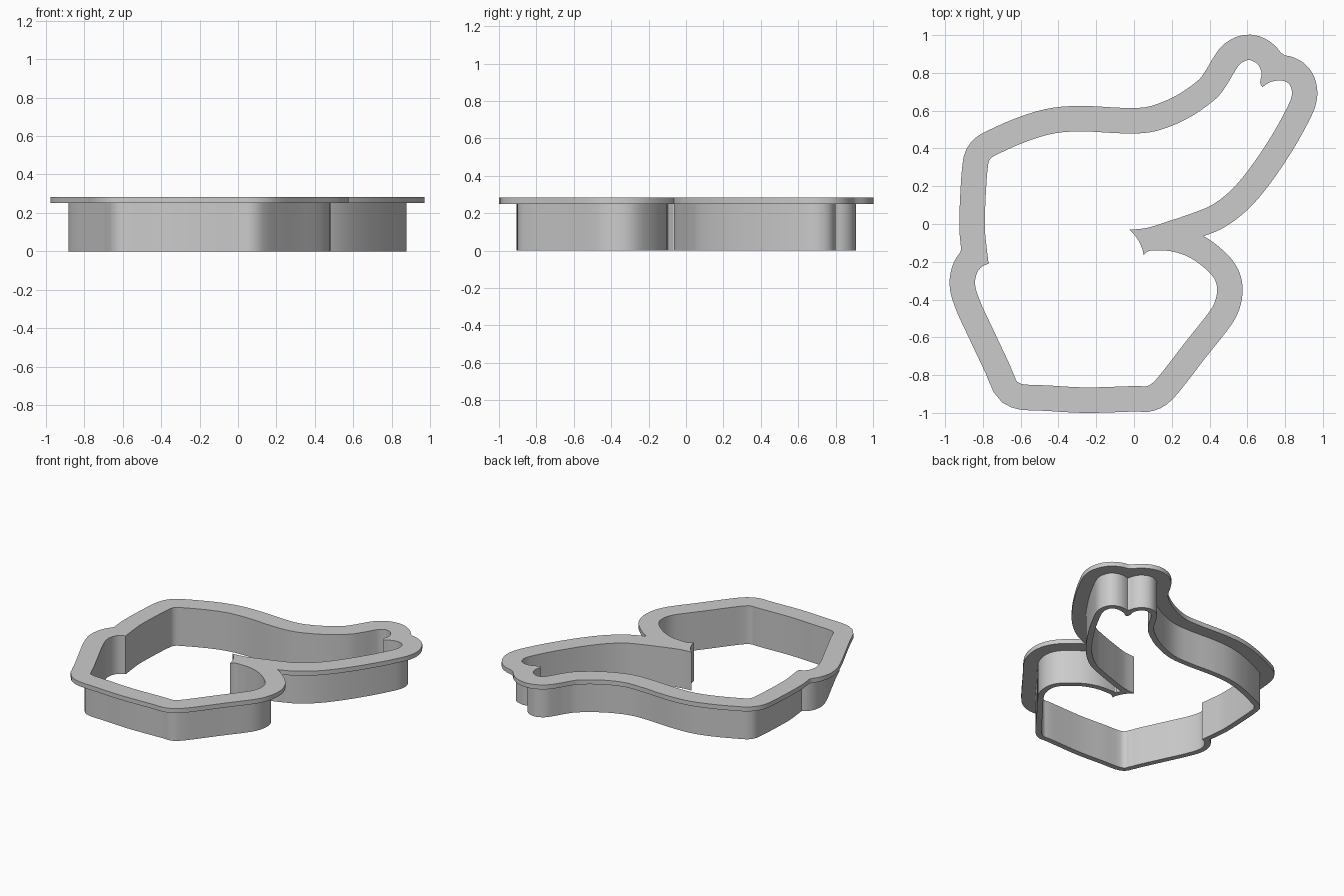
import bpy
import bmesh
from mathutils import Vector

if "Cube" in bpy.data.objects:
    bpy.data.objects.remove(bpy.data.objects["Cube"], do_unlink=True)

WALL, RIM = 0.04, 0.135          # outward widths from the inner outline
RIM_BASE, TOP = 0.25, 0.283

# Inner outline, counter-clockwise, split at its sharp corners
lower_body = [(-.77, -.21), (-.81, -.23), (-.835, -.27), (-.84, -.33), (-.81, -.42),
              (-.745, -.56), (-.665, -.73), (-.635, -.8), (-.6, -.845), (-.45, -.855),
              (-.25, -.865), (0, -.858), (.07, -.858), (.115, -.825), (.18, -.745),
              (.28, -.615), (.38, -.49), (.425, -.42), (.44, -.35), (.425, -.29),
              (.37, -.23), (.29, -.175), (.2, -.145), (.11, -.14), (.075, -.145), (.05, -.165)]
inlet_tip = [(.05, -.165), (.045, -.135), (.025, -.09), (0, -.055), (-.025, -.03)]
arm_front = [(-.025, -.03), (.07, -.02), (.2, .02), (.33, .065), (.42, .105), (.52, .185),
             (.62, .305), (.73, .47), (.81, .615), (.835, .68), (.83, .725), (.81, .75),
             (.77, .76), (.72, .75), (.68, .725)]
arm_back = [(.68, .725), (.668, .75), (.675, .8), (.655, .845), (.61, .868), (.565, .85),
            (.535, .81), (.49, .735), (.435, .665), (.32, .58), (.2, .52), (.08, .485),
            (-.06, .48), (-.27, .49), (-.42, .48), (-.56, .44), (-.7, .38), (-.76, .345),
            (-.775, .29), (-.785, .15), (-.79, 0), (-.785, -.08), (-.77, -.21)]


def smooth_path(points):
    """Even samples along a smooth curve through the points."""
    p = [Vector(q) for q in points]
    p = [p[0]] + p + [p[-1]]
    path = []
    for a, b, c, d in zip(p, p[1:], p[2:], p[3:]):
        steps = max(4, int((c - b).length / 0.012))
        for i in range(steps):
            t = i / steps
            path.append(b + t * ((c - a) + t * ((2 * a - 5 * b + 4 * c - d)
                                                + t * (3 * b - a - 3 * c + d))) / 2)
    return path + [p[-1]]


sections = [smooth_path(s) for s in (lower_body, inlet_tip, arm_front, arm_back)]
inner = [p for s in sections for p in s[:-1]]


def grown_outline(distance):
    """Offset the inner outline outward, dropping points where the offset overlaps itself."""
    result = []
    for s in sections:
        for i, p in enumerate(s):
            t = (s[min(i + 1, len(s) - 1)] - s[max(i - 1, 0)]).normalized()
            q = p + distance * Vector((t.y, -t.x))
            clear = min((q - r).length for r in inner) > distance - 0.002
            if clear and (not result or (q - result[-1]).length > 0.002):
                result.append(q)
    return result


def ring(name, outer, bottom, top, material):
    """Extruded band between the inner outline and an outer one."""
    bm = bmesh.new()
    edges = []
    for loop in (inner, outer):
        verts = [bm.verts.new((p.x, p.y, bottom)) for p in loop]
        edges += [bm.edges.new((v, verts[i - 1])) for i, v in enumerate(verts)]
    bmesh.ops.triangle_fill(bm, use_beauty=True, edges=edges, normal=(0, 0, 1))
    raised = bmesh.ops.extrude_face_region(bm, geom=bm.faces[:], use_keep_orig=True)
    verts = [g for g in raised["geom"] if isinstance(g, bmesh.types.BMVert)]
    bmesh.ops.translate(bm, verts=verts, vec=(0, 0, top - bottom))
    bmesh.ops.recalc_face_normals(bm, faces=bm.faces[:])
    mesh = bpy.data.meshes.new(name)
    bm.to_mesh(mesh)
    bm.free()
    mesh.materials.append(material)
    obj = bpy.data.objects.new(name, mesh)
    bpy.context.collection.objects.link(obj)
    bpy.ops.object.select_all(action="DESELECT")
    obj.select_set(True)
    bpy.context.view_layer.objects.active = obj
    bpy.ops.object.shade_smooth_by_angle()
    return obj


grey = bpy.data.materials.new("light_grey_plastic")
grey.use_nodes = True
grey.diffuse_color = (0.6, 0.6, 0.6, 1)
grey.node_tree.nodes["Principled BSDF"].inputs["Base Color"].default_value = (0.6, 0.6, 0.6, 1)

# Thin cutting wall below, wide grip rim on top
ring("cutting_wall", grown_outline(WALL), 0, RIM_BASE, grey)
ring("grip_rim", grown_outline(RIM), RIM_BASE, TOP, grey)
